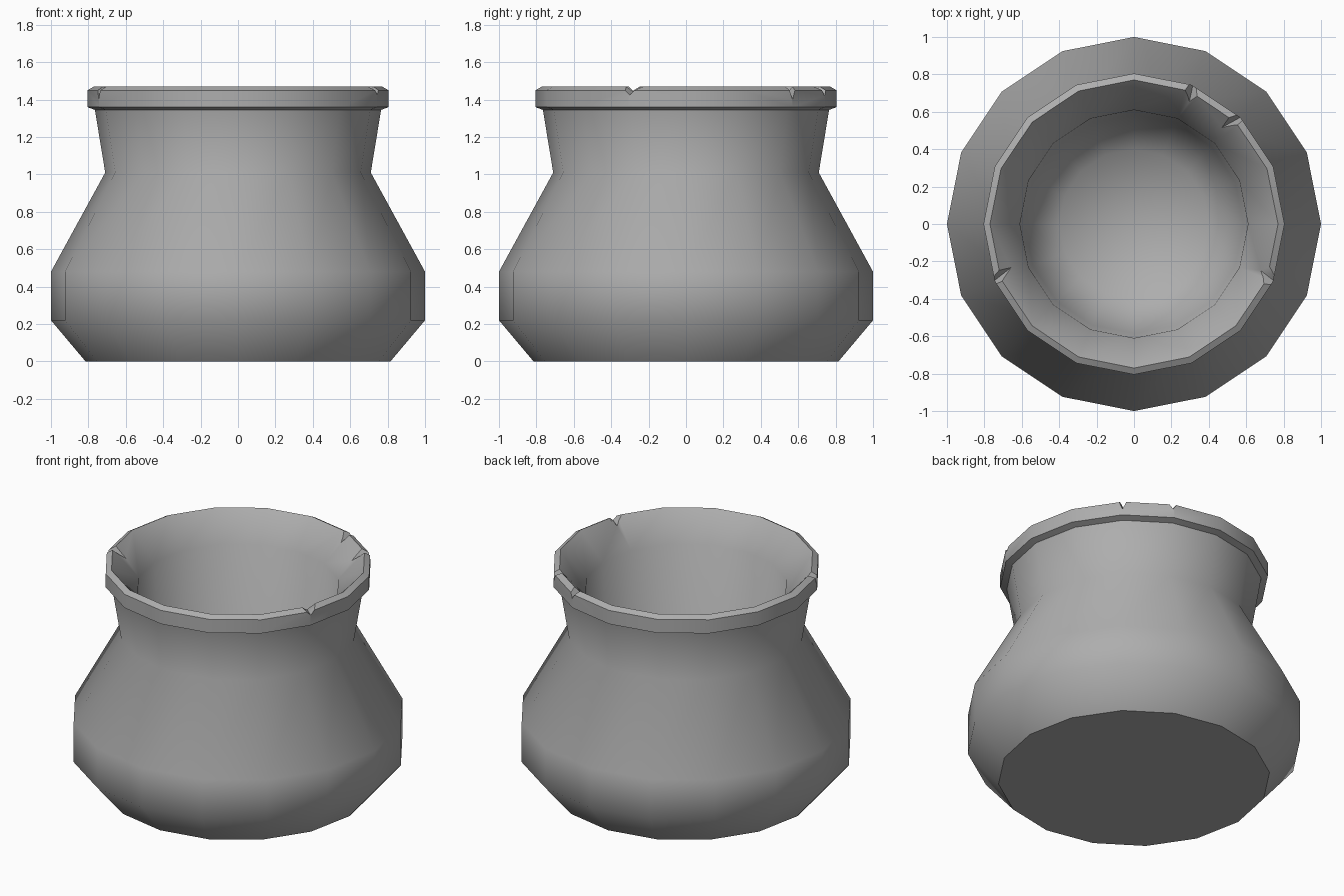
import bpy, bmesh, math
from mathutils import Vector

old = bpy.data.objects.get("Cube")
if old:
    bpy.data.objects.remove(old, do_unlink=True)

SIDES = 16

clay = bpy.data.materials.new("grey clay")
clay.use_nodes = True
grey = (0.42, 0.42, 0.42, 1)
clay.diffuse_color = grey
clay.node_tree.nodes["Principled BSDF"].inputs["Base Color"].default_value = grey


def make_object(name, bm):
    bmesh.ops.recalc_face_normals(bm, faces=bm.faces)
    mesh = bpy.data.meshes.new(name)
    bm.to_mesh(mesh)
    bm.free()
    mesh.materials.append(clay)
    obj = bpy.data.objects.new(name, mesh)
    bpy.context.collection.objects.link(obj)
    return obj


def lathe(name, profile, floor_z):
    """Turn a (radius, height) profile into a closed pot."""
    bm = bmesh.new()
    rings = []
    for r, z in profile:
        rings.append([bm.verts.new((r * math.cos(a), r * math.sin(a), z))
                      for a in (math.tau * i / SIDES for i in range(SIDES))])
    for low, high in zip(rings, rings[1:]):
        for i in range(SIDES):
            j = (i + 1) % SIDES
            bm.faces.new((low[i], low[j], high[j], high[i]))
    bm.faces.new(rings[0][::-1])
    centre = bm.verts.new((0, 0, floor_z))
    for i in range(SIDES):
        bm.faces.new((rings[-1][i], rings[-1][(i + 1) % SIDES], centre))
    return make_object(name, bm)


def chip_cutter(x, y, width, bottom, skew):
    """V-shaped wedge that runs outward through the rim."""
    out = Vector((x, y, 0)).normalized()
    side = Vector((-out.y, out.x, 0))
    bm = bmesh.new()
    ends = []
    for reach in (-0.12, 0.12):
        base = Vector((x, y, 0)) + out * reach + side * skew * reach
        ends.append([bm.verts.new(base + side * s + Vector((0, 0, z)))
                     for s, z in ((-width, 1.52), (width, 1.52), (0, bottom))])
    bm.faces.new(ends[0])
    bm.faces.new(ends[1])
    for i in range(3):
        j = (i + 1) % 3
        bm.faces.new((ends[0][i], ends[0][j], ends[1][j], ends[1][i]))
    return make_object("chip_cutter", bm)


# Outer body, neck and rim, then the sloping lip, throat and rounded floor
pot = lathe("pot", [
    (0.815, 0), (1, 0.22), (1, 0.48), (0.71, 1.01), (0.765, 1.345),
    (0.805, 1.36), (0.805, 1.45), (0.77, 1.47),
    (0.61, 1.3), (0.585, 0.75), (0.4, 0.55)], 0.5)

# Chips knocked out of the rim
for chip in ((0.31, 0.72, 0.07, 1.42, 0.2), (0.55, 0.56, 0.05, 1.4, -0.3),
             (-0.73, -0.29, 0.05, 1.4, 0.3), (0.73, -0.29, 0.1, 1.425, -0.3)):
    cutter = chip_cutter(*chip)
    cutter.hide_render = True
    mod = pot.modifiers.new("chip", "BOOLEAN")
    mod.operation = "DIFFERENCE"
    mod.solver = "EXACT"
    mod.object = cutter
    bpy.context.view_layer.objects.active = pot
    bpy.ops.object.modifier_apply(modifier=mod.name)
    bpy.data.objects.remove(cutter, do_unlink=True)

# Soft body, crisp rim and base
bpy.ops.object.select_all(action="DESELECT")
pot.select_set(True)
bpy.context.view_layer.objects.active = pot
bpy.ops.object.shade_smooth_by_angle(angle=math.radians(48))
